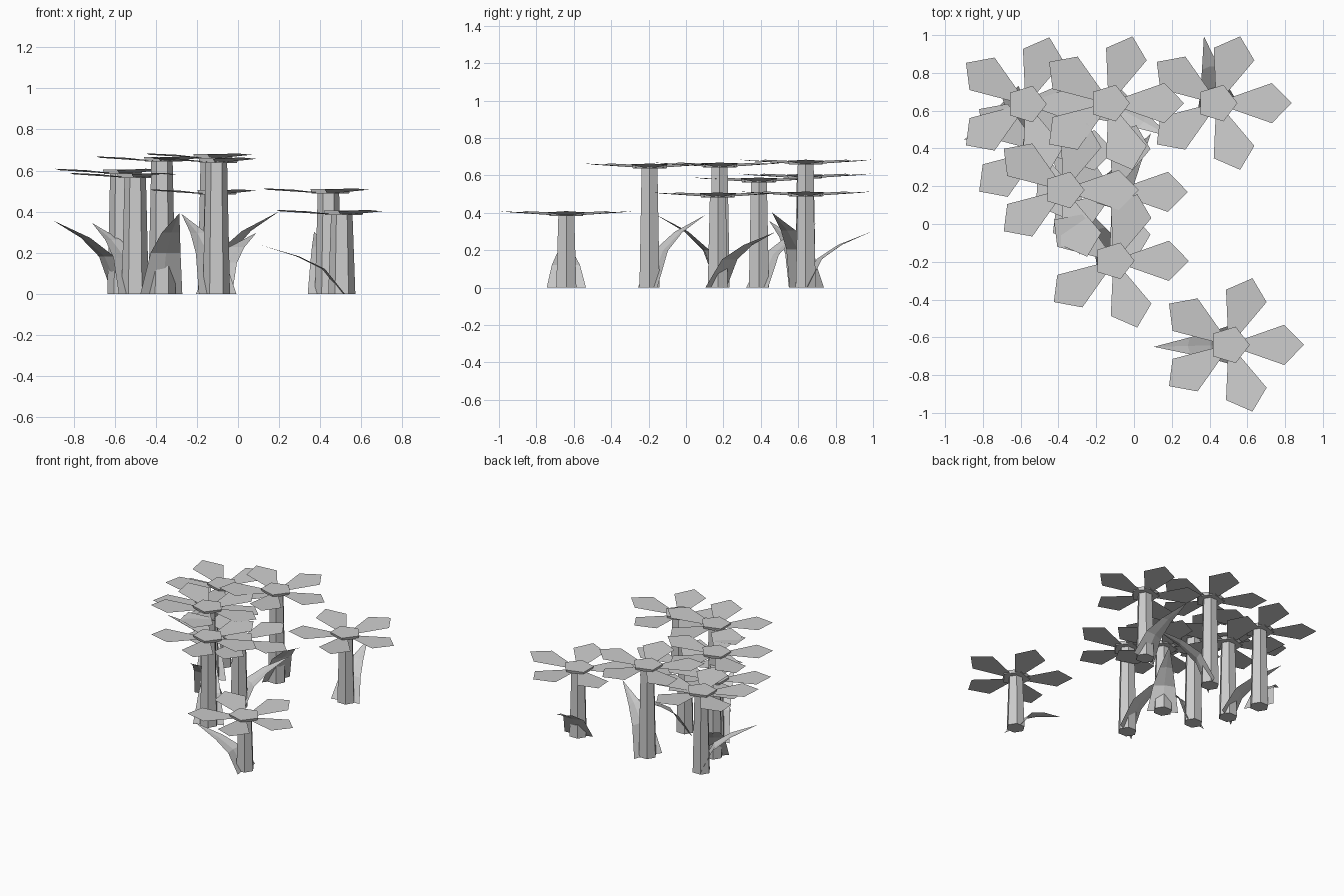
import bpy, math
from mathutils import Vector

if "Cube" in bpy.data.objects:
    bpy.data.objects.remove(bpy.data.objects["Cube"])

grey = bpy.data.materials.new("plain grey")
grey.diffuse_color = (0.6, 0.6, 0.6, 1)
grey.use_nodes = True
grey.node_tree.nodes["Principled BSDF"].inputs["Base Color"].default_value = grey.diffuse_color
YS = 0.94  # plants are slightly squashed front to back


def build(name, verts, faces):
    me = bpy.data.meshes.new(name)
    me.from_pydata(verts, [], faces)
    me.materials.append(grey)
    ob = bpy.data.objects.new(name, me)
    bpy.context.collection.objects.link(ob)
    return ob


def prism(name, x, y, n, r0, z0, r1, z1):
    """Upright tapered prism with n sides and closed ends."""
    verts = []
    for r, z in ((r0, z0), (r1, z1)):
        for i in range(n):
            a = 2 * math.pi * i / n
            verts.append((x + r * math.cos(a), y + r * YS * math.sin(a), z))
    faces = [(i, (i + 1) % n, n + (i + 1) % n, n + i) for i in range(n)]
    faces += [tuple(reversed(range(n))), tuple(range(n, 2 * n))]
    return build(name, verts, faces)


def petals(name, x, y, h):
    """Five flat pointed petals, rising a little towards their tips."""
    outline = [(0.04, -0.02), (0.29, -0.113), (0.395, 0), (0.29, 0.113), (0.04, 0.02)]
    verts, faces = [], []
    for k in range(5):
        a = 2 * math.pi * k / 5
        c, s = math.cos(a), math.sin(a)
        faces.append(tuple(range(len(verts), len(verts) + 5)))
        for r, w in outline:
            z = h - 0.02 + 0.024 * (r - 0.04) / 0.355
            verts.append((x + r * c - w * s, y + YS * (r * s + w * c), z))
    return build(name, verts, faces)


def leaf(name, x, y, h, dx, dy):
    """Arching folded blade, wide at the foot and pointed at the tip."""
    d = Vector((dx, dy, 0))
    length = d.length
    d.normalize()
    side = Vector((-d.y, d.x, 0))
    # share of length, share of height, half width
    rows = [(0.0, 0.0, 0.105), (0.24, 0.30, 0.075), (0.55, 0.45, 0.045)]
    verts = []
    for t, z, w in rows:
        mid = Vector((x, y, z * h)) + d * (t * length)
        edge = d * 0.012
        verts += [mid + side * w - edge, mid, mid - side * w - edge]
    verts.append(Vector((x, y, 0.59 * h)) + d * length)
    faces = []
    for i in (0, 3):
        faces += [(i, i + 1, i + 4, i + 3), (i + 1, i + 2, i + 5, i + 4)]
    faces += [(6, 7, 9), (7, 8, 9)]
    return build(name, verts, faces)


# x, y, height, leaf direction
plants = [
    (-0.57, 0.635, 0.605, -0.33, -0.19),
    (-0.13, 0.64, 0.68, 0.33, -0.18),
    (0.44, 0.64, 0.51, -0.07, 0.355),
    (-0.37, 0.18, 0.665, 0.085, -0.345),
    (-0.11, 0.17, 0.505, 0.20, 0.31),
    (-0.105, -0.195, 0.66, -0.17, 0.30),
    (0.505, -0.64, 0.405, -0.40, -0.01),
    (-0.50, 0.39, 0.585, -0.21, 0.31),
]
for i, (x, y, h, dx, dy) in enumerate(plants, 1):
    prism(f"stem_{i}", x, y, 6, 0.066, 0, 0.052, h - 0.015)
    prism(f"flower_centre_{i}", x, y, 5, 0.10, h - 0.022, 0.108, h)
    petals(f"petals_{i}", x, y, h)
    leaf(f"leaf_{i}", x, y, h, dx, dy)
